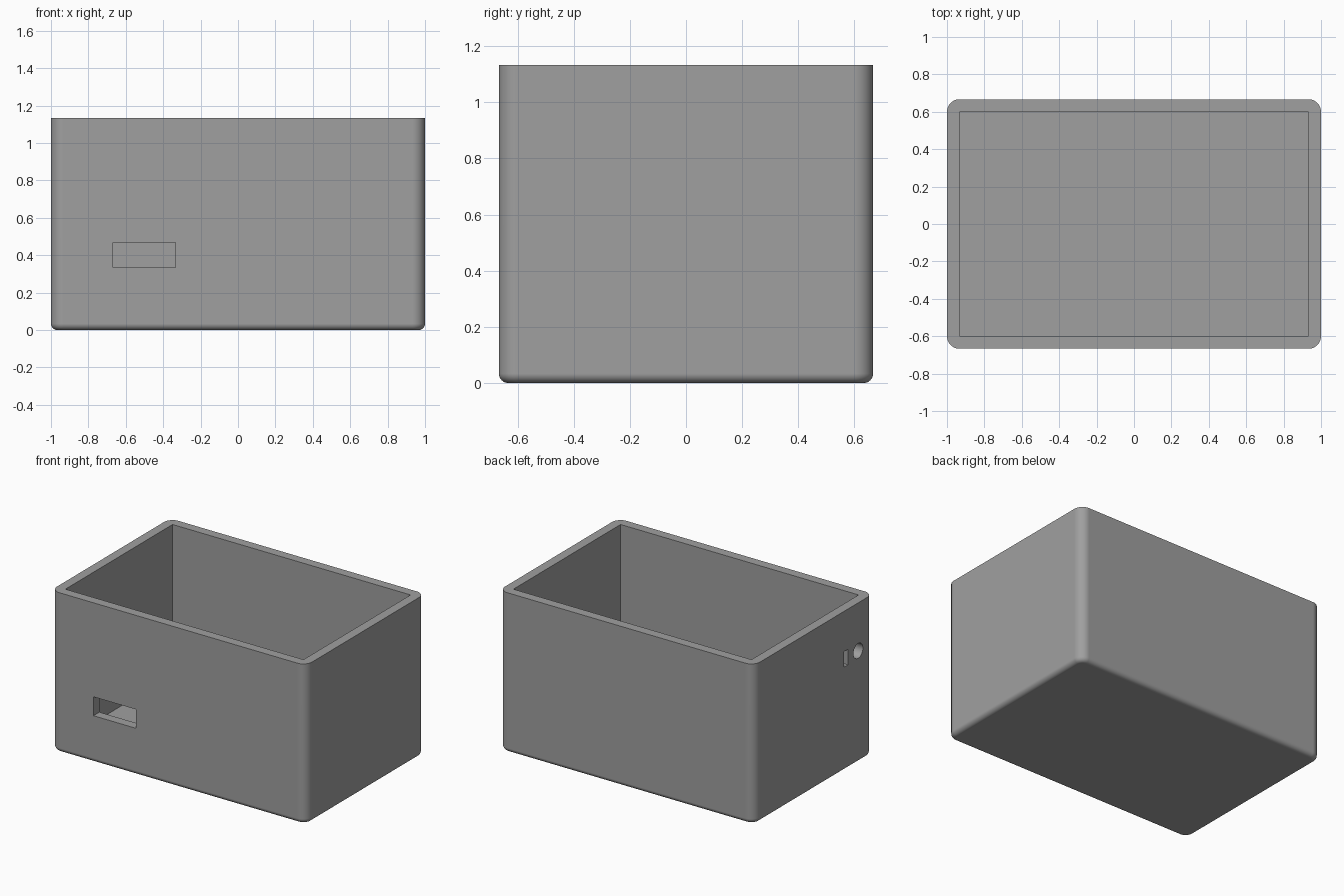
import bpy, bmesh, math

if "Cube" in bpy.data.objects:
    bpy.data.objects.remove(bpy.data.objects["Cube"])

L, W, H = 2.0, 1.3333, 1.1333      # outer size
WALL = 0.0667                      # wall and floor thickness
R, RB = 0.0667, 0.0333             # vertical corner radius, bottom edge radius
SEG, BSEG = 12, 8

grey = bpy.data.materials.new("plain grey")
grey.diffuse_color = (0.35, 0.35, 0.35, 1)
grey.use_nodes = True
grey.node_tree.nodes["Principled BSDF"].inputs["Base Color"].default_value = grey.diffuse_color


def ring(bm, inset, z):
    """Rounded rectangle of vertices, shrunk by inset."""
    verts = []
    for i, (sx, sy) in enumerate([(1, 1), (-1, 1), (-1, -1), (1, -1)]):
        for k in range(SEG + 1):
            a = math.pi / 2 * (i + k / SEG)
            verts.append(bm.verts.new((sx * (L / 2 - R) + (R - inset) * math.cos(a),
                                       sy * (W / 2 - R) + (R - inset) * math.sin(a), z)))
    return verts


# outer body: stacked rings with a rounded bottom edge
bm = bmesh.new()
rings = []
for k in range(BSEG + 1):
    a = math.pi / 2 * k / BSEG
    rings.append(ring(bm, RB * (1 - math.sin(a)), RB * (1 - math.cos(a))))
rings.append(ring(bm, 0, H))
for lo, hi in zip(rings, rings[1:]):
    for i in range(len(lo)):
        j = (i + 1) % len(lo)
        bm.faces.new((lo[i], lo[j], hi[j], hi[i]))
bm.faces.new(rings[0][::-1])
bm.faces.new(rings[-1])
bmesh.ops.recalc_face_normals(bm, faces=bm.faces[:])
mesh = bpy.data.meshes.new("open_box")
bm.to_mesh(mesh)
bm.free()
mesh.materials.append(grey)
box = bpy.data.objects.new("open_box", mesh)
bpy.context.collection.objects.link(box)


def block(name, lo, hi):
    """Box-shaped cutter between two corners."""
    bpy.ops.mesh.primitive_cube_add(size=1, location=[(a + b) / 2 for a, b in zip(lo, hi)])
    ob = bpy.context.object
    ob.name = name
    ob.scale = [b - a for a, b in zip(lo, hi)]
    return ob


# cavity, front port, left slot and left round hole
cx, cy = L / 2 - WALL, W / 2 - WALL
cutters = [
    block("cavity", (-cx, -cy, WALL), (cx, cy, H + 0.2)),
    block("front_port", (-0.667, -0.75, 0.333), (-0.333, -0.55, 0.467)),
    block("left_slot", (-1.1, -0.385, 0.738), (-0.88, -0.34, 0.848)),
]
bpy.ops.mesh.primitive_cylinder_add(vertices=32, radius=0.053, depth=0.25,
                                    location=(-0.98, -0.5, 0.793),
                                    rotation=(0, math.pi / 2, 0))
bpy.context.object.name = "left_round_hole"
cutters.append(bpy.context.object)

bpy.ops.object.select_all(action='DESELECT')
bpy.context.view_layer.objects.active = box
box.select_set(True)
for c in cutters:
    c.data.materials.append(grey)
    c.hide_render = True
    m = box.modifiers.new(c.name, 'BOOLEAN')
    m.operation, m.solver, m.object = 'DIFFERENCE', 'EXACT', c
    bpy.ops.object.modifier_apply(modifier=m.name)
for c in cutters:
    bpy.data.objects.remove(c)

# smooth rounded edges, crisp corners
bpy.ops.object.shade_smooth_by_angle(angle=math.radians(30))
wn = box.modifiers.new("flat_walls", 'WEIGHTED_NORMAL')
wn.keep_sharp = True
